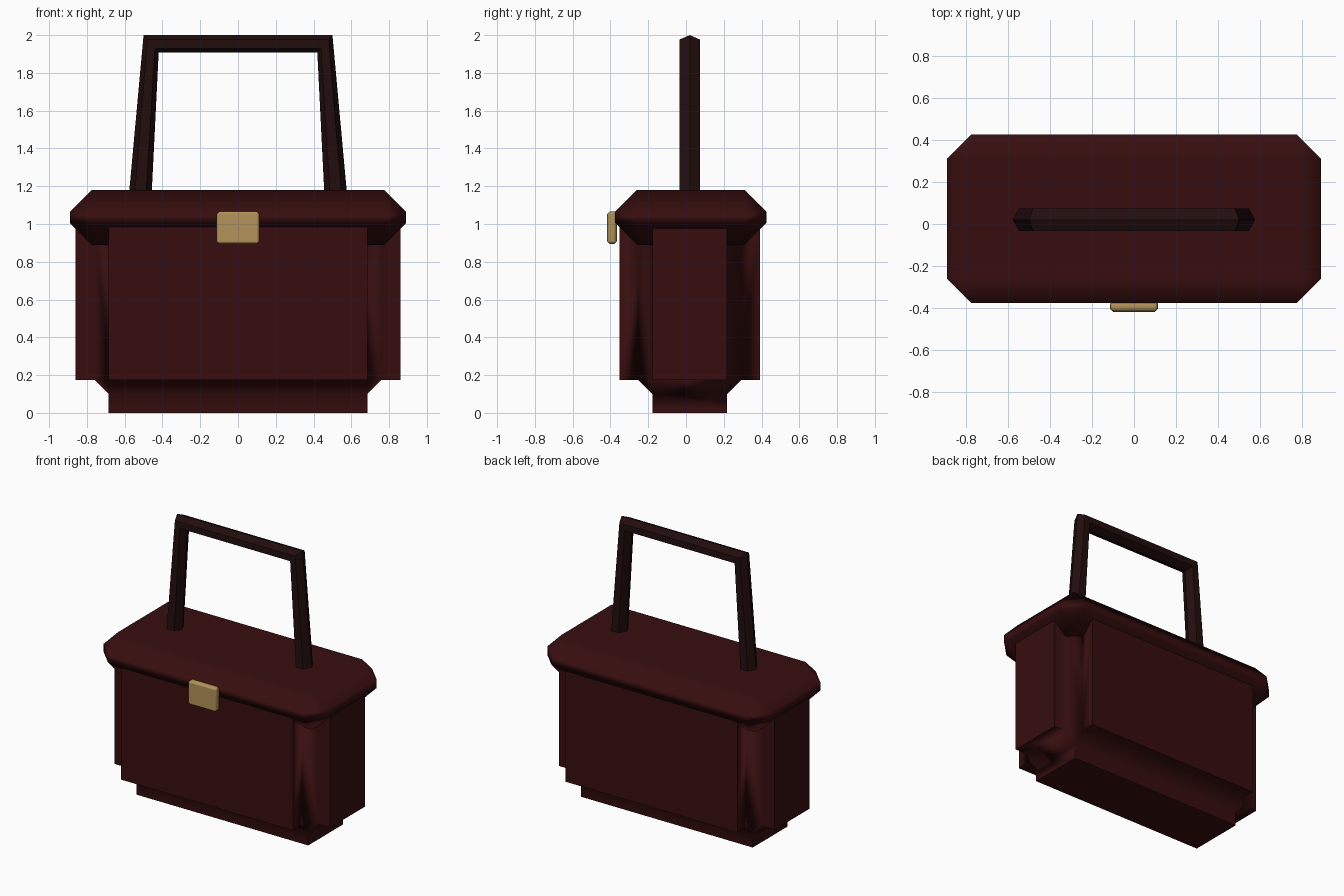
import bpy, bmesh
from mathutils import Vector

if "Cube" in bpy.data.objects:
    bpy.data.objects.remove(bpy.data.objects["Cube"])


def material(name, rgb):
    m = bpy.data.materials.new(name)
    m.diffuse_color = (*rgb, 1)
    m.use_nodes = True
    m.node_tree.nodes["Principled BSDF"].inputs["Base Color"].default_value = m.diffuse_color
    return m


LEATHER = material("dark red leather", (0.038, 0.0042, 0.0045))
STRAP = material("dark brown leather", (0.0165, 0.0042, 0.0042))
BRASS = material("brass", (0.45, 0.29, 0.10))
CY = 0.02  # depth centre of the bag


def finish(name, bm, mat, smooth=True):
    bmesh.ops.recalc_face_normals(bm, faces=bm.faces)
    me = bpy.data.meshes.new(name)
    bm.to_mesh(me)
    bm.free()
    me.materials.append(mat)
    ob = bpy.data.objects.new(name, me)
    bpy.context.collection.objects.link(ob)
    if smooth:
        bpy.ops.object.select_all(action='DESELECT')
        ob.select_set(True)
        bpy.context.view_layer.objects.active = ob
        bpy.ops.object.shade_smooth_by_angle(angle=1.05)
        wn = ob.modifiers.new("flat panels", 'WEIGHTED_NORMAL')
        wn.keep_sharp = True
        wn.weight = 100
    return ob


def chamfered_box(lo, hi, width):
    lo, hi = Vector(lo), Vector(hi)
    bm = bmesh.new()
    bmesh.ops.create_cube(bm, size=1)
    for v in bm.verts:
        v.co = (lo + hi) / 2 + v.co * (hi - lo)
    bmesh.ops.bevel(bm, geom=bm.edges[:], offset=width, segments=1,
                    affect='EDGES', profile=0.5)
    bm.normal_update()
    return bm


# Body: chamfered core with raised panels on the four sides and the base
bm = chamfered_box((-0.76, CY - 0.273, 0.10), (0.76, CY + 0.273, 1.075), 0.075)
panels = [f for f in bm.faces
          if max(abs(c) for c in f.normal) > 0.99 and f.normal.z < 0.5]
for f in panels:
    n = f.normal.copy()
    new = bmesh.ops.extrude_discrete_faces(bm, faces=[f])["faces"][0]
    bmesh.ops.translate(bm, verts=new.verts[:], vec=n * 0.10)
finish("body", bm, LEATHER)

# Lid
bm = chamfered_box((-0.89, CY + 0.005 - 0.40, 0.89), (0.89, CY + 0.005 + 0.40, 1.18), 0.115)
finish("lid", bm, LEATHER)

# Clasp plate
bm = chamfered_box((-0.113, -0.418, 0.895), (0.113, -0.365, 1.067), 0.014)
finish("clasp", bm, BRASS)

# Handle: hexagonal bar, mitred at the two upper corners
bm = bmesh.new()
stations = [((-0.577, 1.16), (-0.457, 1.16)), ((-0.50, 2.0), (-0.42, 1.907)),
            ((0.50, 2.0), (0.42, 1.907)), ((0.577, 1.16), (0.457, 1.16))]
section = [(0, 0), (0.25, 1), (0.75, 1), (1, 0), (0.75, -1), (0.25, -1)]
rings = []
for outer, inner in stations:
    o, i = Vector(outer), Vector(inner)
    ring = []
    for t, side in section:
        p = o.lerp(i, t)
        ring.append(bm.verts.new((p.x, CY + 0.054 * side, p.y)))
    rings.append(ring)
for a, b in zip(rings, rings[1:]):
    for k in range(6):
        j = (k + 1) % 6
        bm.faces.new((a[k], a[j], b[j], b[k]))
bm.faces.new(rings[0])
bm.faces.new(rings[-1][::-1])
finish("handle", bm, STRAP, smooth=False)
